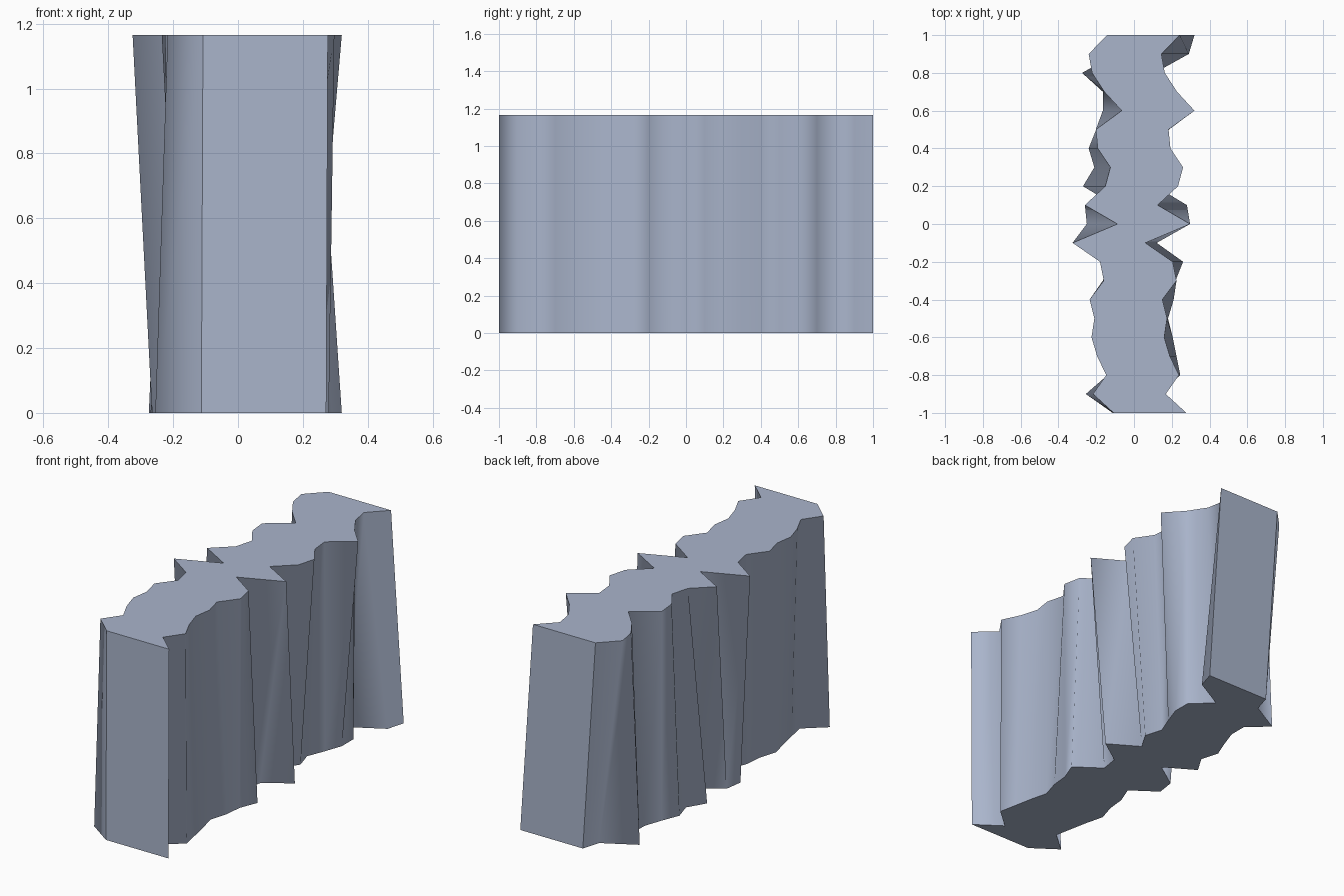
import bpy, bmesh

if "Cube" in bpy.data.objects:
    bpy.data.objects.remove(bpy.data.objects["Cube"])

HEIGHT, WIDTH, N = 1.165, 0.385, 21

# Left-edge x offsets from y = -1 to y = 1, for the lower and upper outlines
low = [-.113, -.255, -.14, -.16, -.18, -.205, -.175, -.165, -.125, -.265, -.25,
       -.105, -.27, -.21, -.24, -.2, -.165, -.165, -.275, -.095, -.065]
top = [-.108, -.217, -.147, -.195, -.225, -.21, -.235, -.16, -.18, -.325, -.088,
       -.26, -.152, -.125, -.192, -.202, -.065, -.157, -.222, -.24, -.143]

bm = bmesh.new()


def row(offsets, shift, z):
    return [bm.verts.new((x + shift, -1 + 0.1 * i, z)) for i, x in enumerate(offsets)]


# Four corner rails of the wavy slab
bl, br = row(low, 0, 0), row(low, WIDTH, 0)
tl, tr = row(top, 0, HEIGHT), row(top, WIDTH, HEIGHT)

# Side walls are smooth, caps are flat
for i in range(N - 1):
    j = i + 1
    bm.faces.new((br[i], br[j], tr[j], tr[i])).smooth = True
    bm.faces.new((bl[j], bl[i], tl[i], tl[j])).smooth = True
    bm.faces.new((tl[i], tr[i], tr[j], tl[j]))
    bm.faces.new((bl[i], bl[j], br[j], br[i]))
bm.faces.new((bl[0], br[0], tr[0], tl[0]))
bm.faces.new((br[-1], bl[-1], tl[-1], tr[-1]))

# Keep the borders between walls and caps crisp
for e in bm.edges:
    if len({f.smooth for f in e.link_faces}) == 2:
        e.smooth = False

mesh = bpy.data.meshes.new("rippled_slab")
bm.to_mesh(mesh)
bm.free()
mat = bpy.data.materials.new("pale blue grey")
mat.diffuse_color = (0.40, 0.46, 0.60, 1)
mat.use_nodes = True
mat.node_tree.nodes["Principled BSDF"].inputs["Base Color"].default_value = mat.diffuse_color
mesh.materials.append(mat)
slab = bpy.data.objects.new("rippled_slab", mesh)
bpy.context.collection.objects.link(slab)
